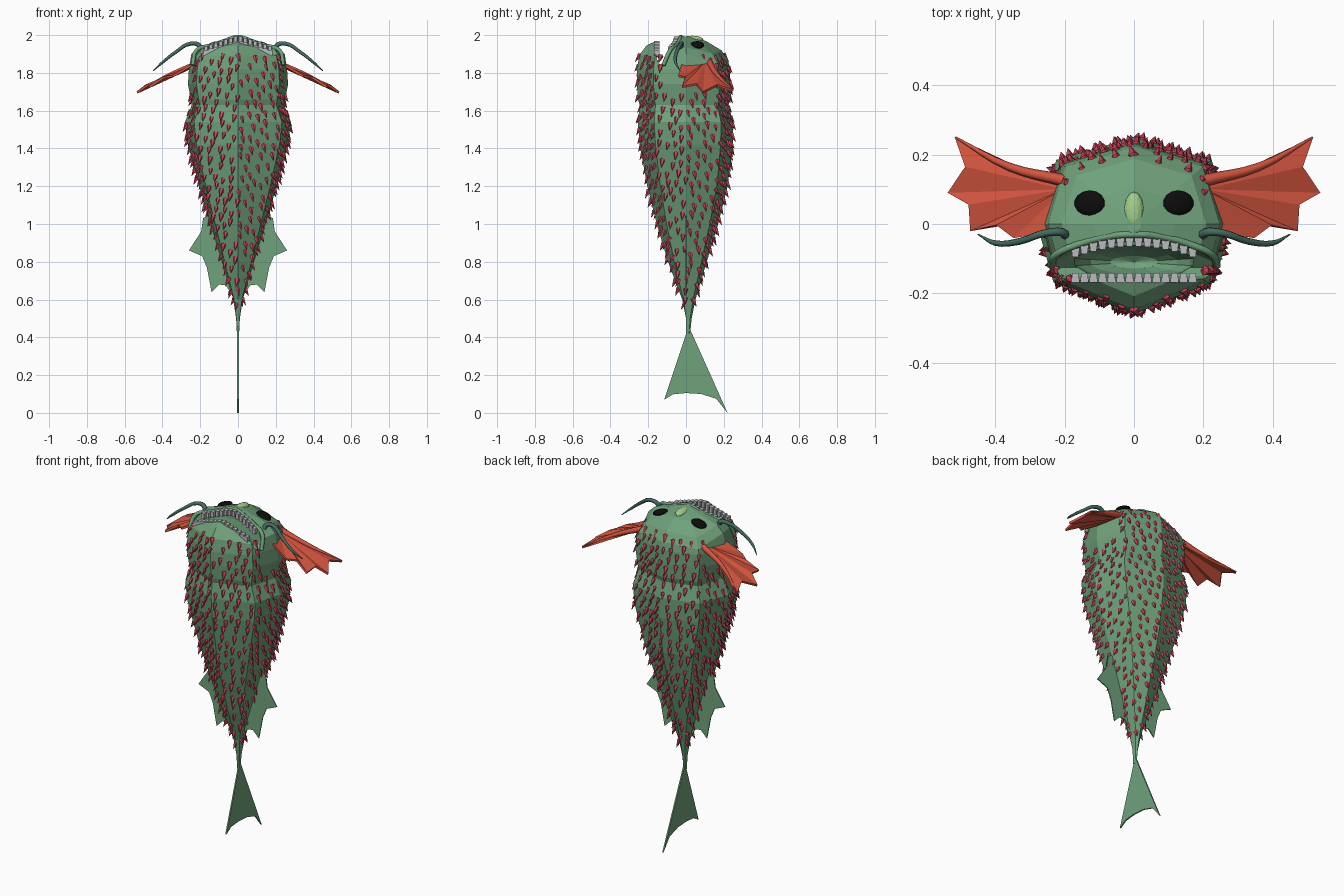
import bpy, bmesh, math, random
from mathutils import Vector, Matrix

if "Cube" in bpy.data.objects:
    bpy.data.objects.remove(bpy.data.objects["Cube"])

random.seed(4)


def mat(name, c):
    m = bpy.data.materials.new(name)
    m.diffuse_color = (*c, 1)
    m.use_nodes = True
    m.node_tree.nodes["Principled BSDF"].inputs["Base Color"].default_value = m.diffuse_color
    return m


GREEN = mat("skin_green", (0.16, 0.36, 0.20))
FIN = mat("fin_green", (0.16, 0.36, 0.20))
RED = mat("fin_red", (0.65, 0.09, 0.05))
SPIKE = mat("spike_red", (0.58, 0.06, 0.10))
BLACK = mat("eye_black", (0.004, 0.004, 0.004))
LIME = mat("nose_lime", (0.36, 0.62, 0.26))
DARK = mat("whisker_dark", (0.06, 0.15, 0.12))
TOOTH = mat("tooth_grey", (0.5, 0.5, 0.53))


def obj(name, verts, faces, m=None):
    me = bpy.data.meshes.new(name)
    me.from_pydata([tuple(v) for v in verts], [], faces)
    o = bpy.data.objects.new(name, me)
    bpy.context.collection.objects.link(o)
    if m:
        me.materials.append(m)
    bm = bmesh.new()
    bm.from_mesh(me)
    bmesh.ops.recalc_face_normals(bm, faces=bm.faces)
    bm.to_mesh(me)
    bm.free()
    return o


def loft(name, rings, m=None):
    n = len(rings[0])
    verts = [p for r in rings for p in r]
    faces = [(i * n + j, i * n + (j + 1) % n, (i + 1) * n + (j + 1) % n, (i + 1) * n + j)
             for i in range(len(rings) - 1) for j in range(n)]
    faces += [tuple(range(n)), tuple(range(len(verts) - n, len(verts)))]
    return obj(name, verts, faces, m)


def section(w, f, b):
    half = [(0, -f), (0.83 * w, -0.66 * f), (w, 0), (0.80 * w, 0.74 * b), (0, b)]
    return half + [(-x, y) for x, y in half[3:0:-1]]


def face_z(x, y):
    return 2.0 - 0.3 * abs(x) - 1.7 * (y + 0.03) ** 2


def tube(name, pts, radii, m):
    cu = bpy.data.curves.new(name, 'CURVE')
    cu.dimensions = '3D'
    cu.bevel_depth = 1
    cu.bevel_resolution = 1
    cu.resolution_u = 4
    s = cu.splines.new('BEZIER')
    s.bezier_points.add(len(pts) - 1)
    for bp, p, r in zip(s.bezier_points, pts, radii):
        bp.co, bp.radius = p, r
        bp.handle_left_type = bp.handle_right_type = 'AUTO'
    cu.use_fill_caps = True
    cu.materials.append(m)
    o = bpy.data.objects.new(name, cu)
    bpy.context.collection.objects.link(o)
    return o


def ball(name, loc, size, m=None, rot=0):
    bm = bmesh.new()
    bmesh.ops.create_uvsphere(bm, u_segments=14, v_segments=8, radius=1)
    bm.transform(Matrix.Translation(loc) @ Matrix.Rotation(rot, 4, 'Y') @ Matrix.Diagonal((*size, 1)))
    me = bpy.data.meshes.new(name)
    bm.to_mesh(me)
    bm.free()
    o = bpy.data.objects.new(name, me)
    bpy.context.collection.objects.link(o)
    if m:
        me.materials.append(m)
    return o


def fin(name, root, edge, m, thick=0.006):
    o = obj(name, [root] + edge, [(0, i, i + 1) for i in range(1, len(edge))], m)
    s = o.modifiers.new("thickness", 'SOLIDIFY')
    s.thickness, s.offset = thick, 0
    return o


# body: height, half width, belly depth, back depth
prof = [(0.42, 0.006, -0.004, 0.022), (0.50, 0.010, 0.0, 0.030), (0.60, 0.025, 0.02, 0.05),
        (0.80, 0.085, 0.095, 0.11), (1.00, 0.145, 0.155, 0.17), (1.20, 0.205, 0.205, 0.22),
        (1.42, 0.265, 0.245, 0.248), (1.54, 0.28, 0.255, 0.250), (1.63, 0.245, 0.245, 0.225),
        (1.66, 0.25, 0.255, 0.235), (1.74, 0.265, 0.26, 0.235), (1.82, 0.26, 0.26, 0.232)]
rings = [[(x, y, z) for x, y in section(w, f, b)] for z, w, f, b in prof]
for s, dz in ((0.95, -0.025), (0.8, 0), (0.45, 0), (0.08, 0)):
    rings.append([(x * s, y * s, face_z(x * s, y * s) + dz) for x, y in section(0.26, 0.26, 0.235)])
body = loft("body", rings, GREEN)

# mouth cutters: arched slot plus throat
slot = []
for i in range(9):
    x = -0.3 + 0.075 * i
    t = min(1, (x / 0.24) ** 2)
    top = -0.035 - 0.065 * t
    slot.append([(x, y, z) for y, z in ((-0.165, 2.1), (-0.165, 1.92), (-0.15, 1.86), (-0.125, 1.83),
                                        (top - 0.015, 1.86), (top, 1.93), (top, 2.1))])
cutters = [loft("mouth_slot_cutter", slot, GREEN),
           ball("throat_cutter", (0, -0.11, 1.86), (0.18, 0.048, 0.2), GREEN)]
for c in cutters:
    c.hide_render = True
    c.hide_set(True)
    b = body.modifiers.new("mouth", 'BOOLEAN')
    b.operation, b.solver, b.object = 'DIFFERENCE', 'EXACT', c

# spikes scattered over the skin, leaning toward the tail
faces = [p for p in body.data.polygons if 0.5 < p.center.z < 1.93 and len(p.vertices) == 4]
areas = [p.area for p in faces]
spots, verts, tris = [], [], []
for _ in range(9000):
    p = random.choices(faces, areas)[0]
    a, b, c, d = [body.data.vertices[i].co for i in p.vertices]
    u, v = random.random(), random.random()
    q = a.lerp(b, u).lerp(d.lerp(c, u), v)
    on_fin = q.z > 1.7 and abs(q.x) > 0.2 and -0.13 < q.y < 0.14
    if q.z > 1.9 or q.z < 0.56 or on_fin or any((q - s).length < 0.041 for s in spots):
        continue
    spots.append(q)
    n = p.normal
    lean = (n * 0.55 + Vector((0, 0, -0.85))).normalized()
    side = lean.cross(n).normalized()
    up = side.cross(lean)
    base = q - n * 0.004
    k = len(verts)
    size = random.uniform(0.85, 1.15)
    for j in range(5):
        w = math.tau * j / 5
        verts.append(base + (side * math.cos(w) + up * math.sin(w)) * 0.014 * size)
    verts += [base + lean * 0.045 * size, base - lean * 0.008]
    for j in range(5):
        tris += [(k + j, k + (j + 1) % 5, k + 5), (k + (j + 1) % 5, k + j, k + 6)]
obj("spikes", verts, tris, SPIKE)

# teeth rows
verts, quads = [], []
for row in (1, -1):
    for i in range(14):
        x = -0.169 + 0.026 * i
        y = -0.05 - 0.035 * (x / 0.18) ** 2 if row > 0 else -0.155
        z = face_z(x, y) - (0.02 if row > 0 else 0.018)
        k = len(verts)
        for sx, sy, sz in ((a, b, c) for a in (-1, 1) for b in (-1, 1) for c in (-1, 1)):
            taper = 0.7 if sy == -row else 1
            verts.append((x + sx * 0.0125 * taper, y + sy * 0.014, z + sz * 0.016))
        quads += [tuple(k + j for j in f) for f in ((0, 1, 3, 2), (4, 6, 7, 5), (0, 4, 5, 1),
                                                    (2, 3, 7, 6), (0, 2, 6, 4), (1, 5, 7, 3))]
obj("teeth", verts, quads, TOOTH)

# upper lip
lip = [(x, -0.03 - 0.065 * (x / 0.24) ** 2) for x in (-0.22, -0.15, -0.08, 0, 0.08, 0.15, 0.22)]
lip = [(x, y, face_z(x, y) - 0.01) for x, y in lip]
tube("upper_lip", [(-0.24, -0.12, 1.84)] + lip + [(0.24, -0.12, 1.84)], [0.011] * 9, GREEN)

# nose
ball("nose", (0, 0.033, 1.973), (0.03, 0.06, 0.024), LIME)

for side, sx in (("right", 1), ("left", -1)):
    # eyes
    ball("eye_" + side, (sx * 0.128, 0.06, 1.948), (0.046, 0.037, 0.016), BLACK, sx * 0.29)
    # whiskers
    tube("whisker_" + side,
         [(sx * x, y, z) for x, y, z in ((0.195, -0.045, 1.90), (0.205, -0.025, 1.945), (0.25, -0.025, 1.955),
                                         (0.33, -0.05, 1.91), (0.40, -0.055, 1.855), (0.45, -0.03, 1.81))],
         (0.014, 0.013, 0.011, 0.010, 0.008, 0.002), DARK)
    # pectoral fins
    edge = [(0.24, 0.14), (0.38, 0.175), (0.515, 0.25), (0.485, 0.165), (0.535, 0.09),
            (0.475, 0.055), (0.47, -0.02), (0.395, -0.005), (0.345, -0.04), (0.22, -0.02)]
    fin("pectoral_fin_" + side, (sx * 0.2, 0.10, 1.85),
        [(sx * x, y, 1.855 - 0.46 * (x - 0.2) + (0.01 if i % 2 else -0.005)) for i, (x, y) in enumerate(edge)],
        RED, 0.012)
    tube("fin_spine_" + side, [(sx * 0.2, 0.125, 1.855), (sx * 0.36, 0.165, 1.79), (sx * 0.515, 0.25, 1.71)],
         (0.018, 0.012, 0.003), RED)
    # rear side fins
    edge = [(0.13, 1.06), (0.185, 1.03), (0.195, 0.96), (0.26, 0.86), (0.19, 0.83), (0.165, 0.77),
            (0.14, 0.64), (0.10, 0.68), (0.065, 0.675), (0.015, 0.60)]
    fin("side_fin_" + side, (sx * 0.06, 0, 0.86), [(sx * x, 0, z) for x, z in edge], FIN)

# tail fin
fin("tail_fin", (0, 0.014, 0.46),
    [(0, y, z) for y, z in ((-0.115, 0.07), (-0.07, 0.098), (0, 0.105), (0.08, 0.10), (0.16, 0.075), (0.22, 0.0))],
    FIN, 0.008)
